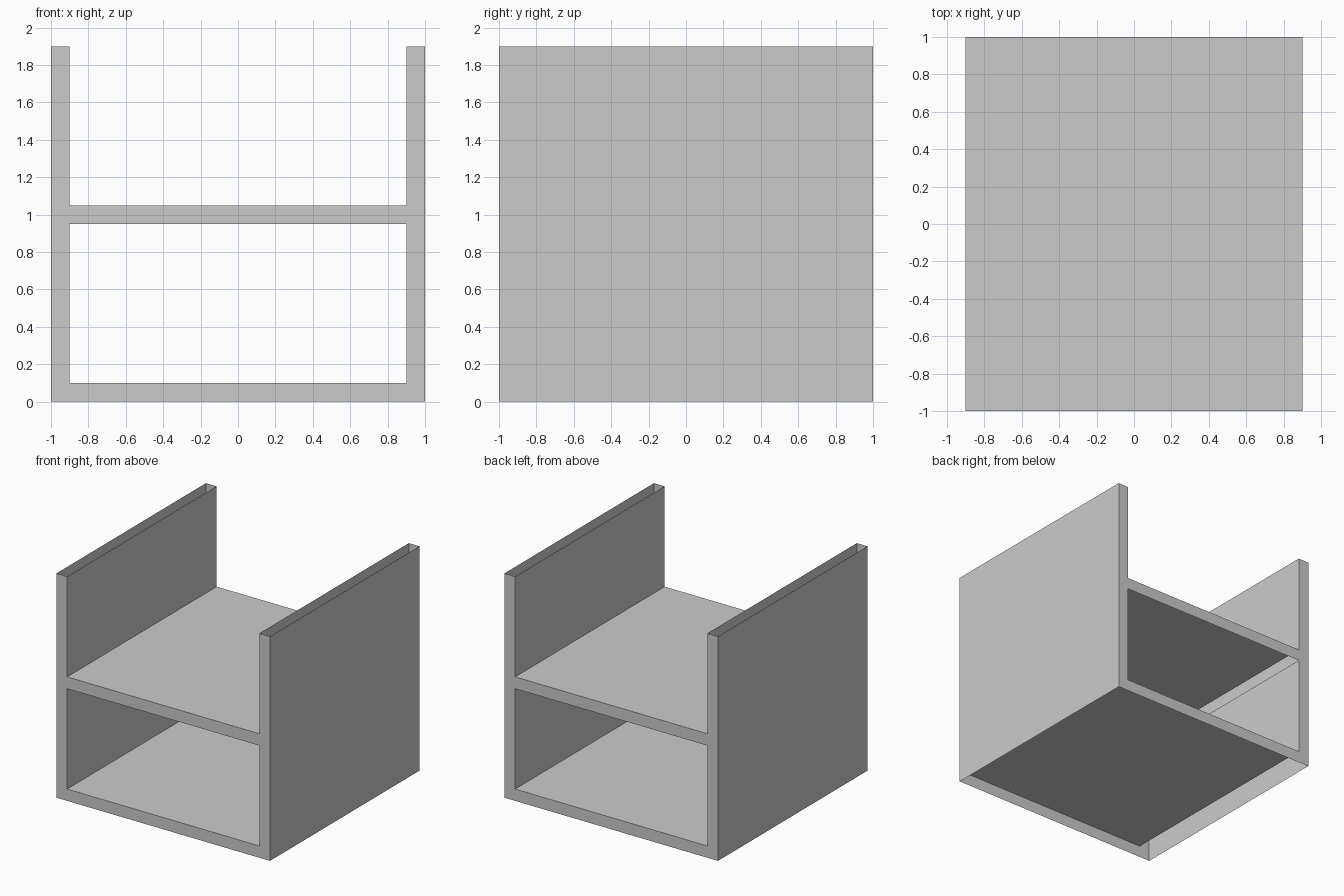
import bpy, bmesh

if "Cube" in bpy.data.objects:
    bpy.data.objects.remove(bpy.data.objects["Cube"])

UNIT_H = 0.95   # height of one tray unit
T = 0.1         # panel thickness

# U-shaped front profile (x, z) of one hollow tray unit, counter-clockwise from the front
profile = [(-1, 0), (1, 0), (1, UNIT_H), (1 - T, UNIT_H), (1 - T, T),
           (T - 1, T), (T - 1, UNIT_H), (-1, UNIT_H)]
open_edges = {0, 2, 6}   # underside and wall tops are left open

bm = bmesh.new()
front = [bm.verts.new((x, -1, z)) for x, z in profile]
back = [bm.verts.new((x, 1, z)) for x, z in profile]

# Front and back rims
bm.faces.new(front)
bm.faces.new(back[::-1])

# Outer walls, inner walls and shelf surface
n = len(profile)
for i in range(n):
    if i not in open_edges:
        j = (i + 1) % n
        bm.faces.new((front[j], front[i], back[i], back[j]))

mesh = bpy.data.meshes.new("stacked_tray")
bm.to_mesh(mesh)
bm.free()
tray = bpy.data.objects.new("stacked_tray", mesh)
bpy.context.collection.objects.link(tray)

# Stack two identical units
stack = tray.modifiers.new("stack", 'ARRAY')
stack.count = 2
stack.use_relative_offset = False
stack.use_constant_offset = True
stack.constant_offset_displace = (0, 0, UNIT_H)
stack.use_merge_vertices = True
stack.merge_threshold = 0.001
